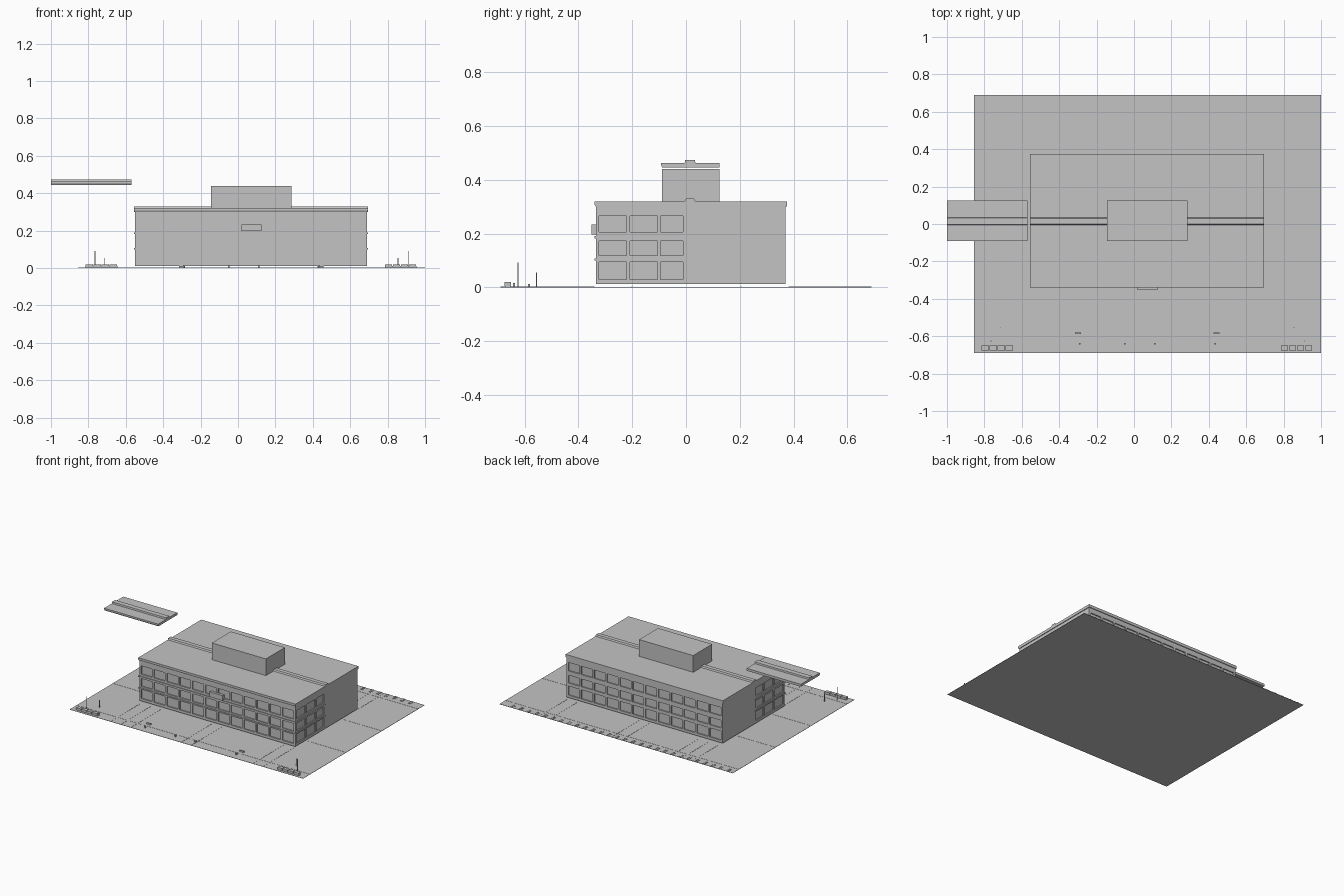
import bpy, bmesh

grey = bpy.data.materials.new("plain grey")
grey.diffuse_color = (0.55, 0.55, 0.55, 1)


def boxes(name, items):
    """One object made of boxes, each given as x0, x1, y0, y1, z0, z1."""
    bm = bmesh.new()
    for x0, x1, y0, y1, z0, z1 in items:
        vs = bmesh.ops.create_cube(bm, size=1)["verts"]
        for v in vs:
            v.co.x = x1 if v.co.x > 0 else x0
            v.co.y = y1 if v.co.y > 0 else y0
            v.co.z = z1 if v.co.z > 0 else z0
    me = bpy.data.meshes.new(name)
    bm.to_mesh(me)
    bm.free()
    me.materials.append(grey)
    ob = bpy.data.objects.new(name, me)
    bpy.context.collection.objects.link(ob)
    return ob


def extrude_x(name, profile, x0, x1):
    """Extrude a y,z profile along x."""
    bm = bmesh.new()
    face = bm.faces.new([bm.verts.new((x0, y, z)) for y, z in profile])
    out = bmesh.ops.extrude_face_region(bm, geom=[face])["geom"]
    for v in out:
        if isinstance(v, bmesh.types.BMVert):
            v.co.x = x1
    bmesh.ops.recalc_face_normals(bm, faces=bm.faces)
    me = bpy.data.meshes.new(name)
    bm.to_mesh(me)
    bm.free()
    me.materials.append(grey)
    ob = bpy.data.objects.new(name, me)
    bpy.context.collection.objects.link(ob)
    return ob


X0, X1, Y0, Y1 = -0.55, 0.69, -0.335, 0.37
D = 0.008   # window recess

# Paved ground and its thin joints
boxes("ground", [(-0.855, 1.0, -0.69, 0.69, 0, 0.002)])
joints = []
for x in (-0.53, -0.45, -0.37, 0.03, 0.11, 0.60, 0.68):
    joints += [(x - 0.002, x + 0.002, -0.69, -0.34, 0.002, 0.003),
               (x - 0.002, x + 0.002, 0.38, 0.69, 0.002, 0.003)]
for y in (-0.61, 0.62):
    joints.append((-0.855, 1.0, y - 0.003, y + 0.003, 0.002, 0.003))
for y in (-0.2, 0.205):
    joints += [(-0.855, -0.555, y - 0.002, y + 0.002, 0.002, 0.003),
               (0.695, 1.0, y - 0.002, y + 0.002, 0.002, 0.003)]
boxes("paving_joints", joints)

# Glazed core, floor bands and solid rear half of the side walls
boxes("window_panes", [(X0 + D, X1 - D, Y0 + D, Y1 - D, 0.014, 0.31)])
boxes("floor_bands", [(X0, X1, Y0, Y1, a, b) for a, b in
                      ((0.012, 0.03), (0.095, 0.118), (0.173, 0.205), (0.265, 0.30))])
boxes("rear_side_walls", [(X0, X1, 0.0, Y1 - D, 0.012, 0.30)])

# Piers between windows
piers = []
n = 12
for i in range(n + 1):
    x = X0 + 0.007 + i * (X1 - X0 - 0.014) / n
    for y in (Y0, Y1 - D - 0.001):
        piers.append((x - 0.007, x + 0.007, y, y + D + 0.001, 0.012, 0.30))
for y in (Y0 + 0.006, -0.215, -0.1, -0.005):
    for x in (X0, X1 - D - 0.001):
        piers.append((x, x + D + 0.001, y - 0.006, y + 0.006, 0.012, 0.30))
boxes("window_piers", piers)

# Ledges on the front half
boxes("floor_ledges", [(X0 - 0.005, X1 + 0.005, Y0 - 0.005, 0.0, z, z + 0.008)
                       for z in (0.099, 0.182)])

# Roof with front cornice and central ridge
extrude_x("roof", [(-0.335, 0.30), (0.375, 0.30), (0.375, 0.32), (0.035, 0.32), (0.03, 0.33),
                   (0.0, 0.33), (-0.005, 0.32), (-0.34, 0.32), (-0.34, 0.308)], -0.555, 0.695)

# Rooftop room, and its separate lid beside it
boxes("rooftop_room", [(-0.145, 0.285, -0.09, 0.125, 0.31, 0.44)])
extrude_x("floating_lid", [(-0.088, 0.445), (0.125, 0.445), (0.125, 0.462), (0.035, 0.462),
                           (0.033, 0.473), (-0.003, 0.473), (-0.005, 0.462),
                           (-0.092, 0.462), (-0.092, 0.454)], -1.0, -0.57)

# Entrance sign panel
boxes("entrance_panel", [(0.02, 0.125, -0.352, -0.334, 0.197, 0.233)])

# Planters, lamp posts and benches in the forecourt
planters, posts = [], []
for x in (-0.815, 0.785):
    for i in range(4):
        a = x + i * 0.043
        planters.append((a, a + 0.039, -0.675, -0.65, 0.006, 0.02))
    planters.append((x, x + 0.17, -0.672, -0.653, 0.002, 0.01))
for x, y, h in ((-0.765, -0.625, 0.092), (-0.713, -0.555, 0.055),
                (0.91, -0.625, 0.092), (0.855, -0.555, 0.055)):
    posts.append((x - 0.002, x + 0.002, y - 0.002, y + 0.002, 0.002, h))
boxes("planters", planters)
boxes("lamp_posts", posts)
boxes("benches", [(x - 0.016, x + 0.016, -0.587, -0.579, 0.002, 0.012)
                  for x in (-0.3, 0.44)])
boxes("bollards", [(x - 0.004, x + 0.004, -0.643, -0.635, 0.002, 0.016)
                   for x in (-0.29, -0.05, 0.11, 0.435)])

# Flat bay frames along the rear edge
bays = []
for i in range(28):
    x = -0.81 + i * 0.0635
    if x > 0.93:
        break
    for y in (0.652, 0.670, 0.688):
        bays.append((x - 0.009, x + 0.009, y - 0.002, y + 0.002, 0.002, 0.004))
    for s in (-0.008, 0.008):
        bays.append((x + s - 0.002, x + s + 0.002, 0.652, 0.688, 0.002, 0.004))
boxes("rear_bay_frames", bays)
